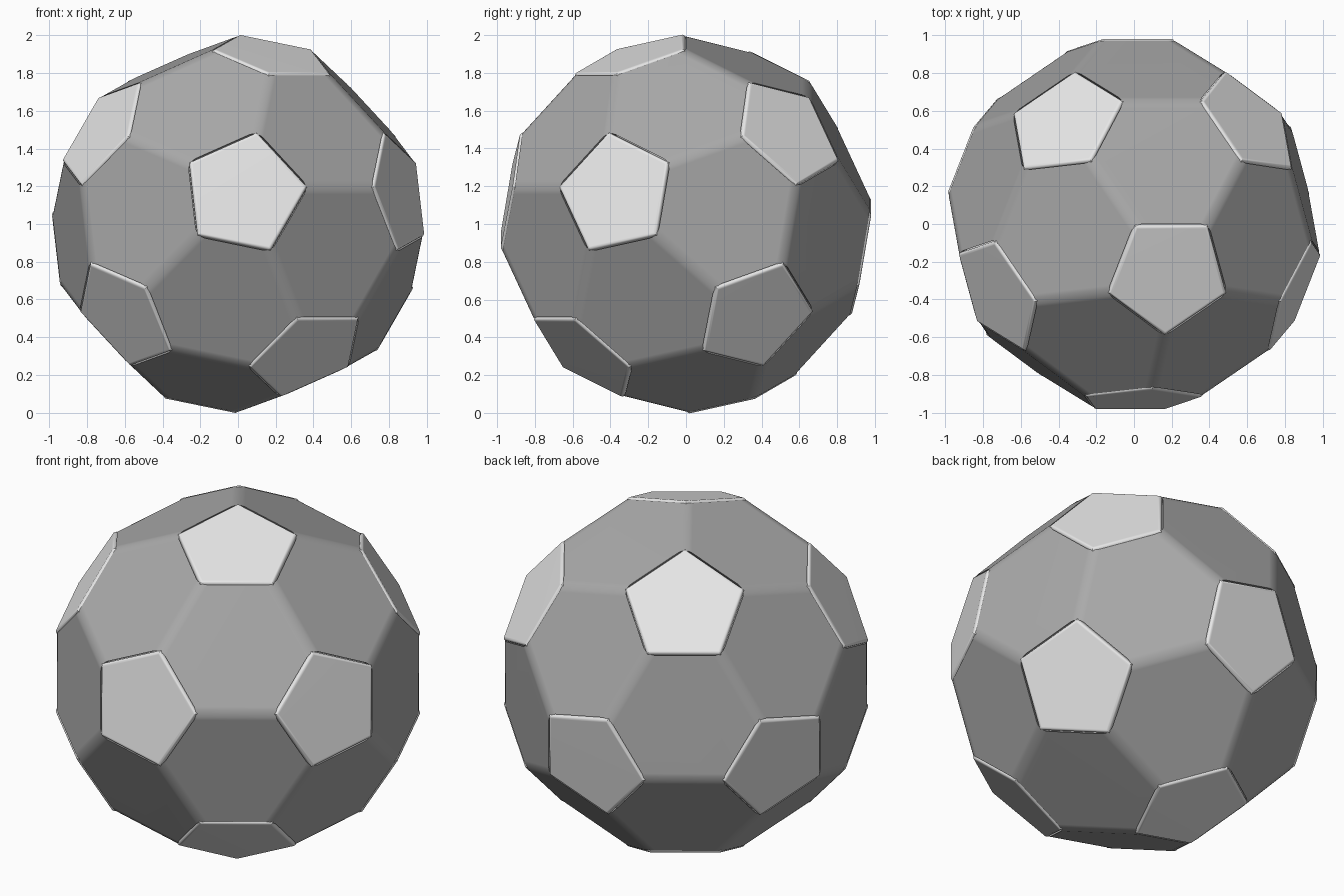
import bpy, bmesh, math
from mathutils import Matrix

cube = bpy.data.objects.get("Cube")
if cube:
    bpy.data.objects.remove(cube, do_unlink=True)

SHELL_RADIUS = 1.0    # corner radius of the hexagon shell
PANEL_RADIUS = 0.978  # corner radius of the pentagon outlines
RAISE = 0.032         # panel height above its own outline
DEPTH = 0.05          # how far the panels and their pockets sink in
HEADING = math.radians(-55.7)


def material(name, value):
    mat = bpy.data.materials.new(name)
    mat.use_nodes = True
    colour = (value, value, value, 1)
    mat.diffuse_color = colour
    mat.node_tree.nodes["Principled BSDF"].inputs["Base Color"].default_value = colour
    return mat


def finish(bm, name, mat):
    bmesh.ops.recalc_face_normals(bm, faces=bm.faces)
    mesh = bpy.data.meshes.new(name)
    bm.to_mesh(mesh)
    bm.free()
    mesh.materials.append(mat)
    obj = bpy.data.objects.new(name, mesh)
    bpy.context.collection.objects.link(obj)
    obj.location.z = 1
    bpy.ops.object.select_all(action='DESELECT')
    obj.select_set(True)
    bpy.context.view_layer.objects.active = obj
    bpy.ops.object.shade_smooth_by_angle(angle=math.radians(35))
    weighted = obj.modifiers.new("face_weighted_normals", 'WEIGHTED_NORMAL')
    weighted.keep_sharp = True


# Truncated icosahedron: the corners sit at the thirds of icosahedron edges
ico = bmesh.new()
bmesh.ops.create_icosphere(ico, subdivisions=1, radius=1)
edges = [tuple(v.co.copy() for v in e.verts) for e in ico.edges]
ico.free()
corners = [(p * 2 + q) / 3 for a, b in edges for p, q in ((a, b), (b, a))]

# Turn it so that one corner points straight up
up = corners[0].normalized()
side = edges[0][0] - up * edges[0][0].dot(up)
side.normalize()
turn = Matrix.Rotation(HEADING, 3, 'Z') @ Matrix((side, up.cross(side), up))

shell = bmesh.new()
for c in corners:
    shell.verts.new(turn @ c.normalized() * SHELL_RADIUS)
bmesh.ops.convex_hull(shell, input=shell.verts)
bmesh.ops.dissolve_limit(shell, angle_limit=math.radians(3),
                         verts=shell.verts, edges=shell.edges)
bmesh.ops.recalc_face_normals(shell, faces=shell.faces)
shrink = PANEL_RADIUS / SHELL_RADIUS
pentagons = [([v.co * shrink for v in f.verts], f.normal.copy())
             for f in shell.faces if len(f.verts) == 5]

# Hexagon shell with softened seams
seams = [e for e in shell.edges if all(len(f.verts) == 6 for f in e.link_faces)]
bmesh.ops.bevel(shell, geom=seams, offset=0.04, segments=4, profile=0.5,
                affect='EDGES', clamp_overlap=True)

# Pockets in the shell under the pentagon panels
shell.normal_update()
pockets = [f for f in shell.faces
           if any(f.normal.dot(n) > 0.999 for _, n in pentagons)]
for face in bmesh.ops.extrude_discrete_faces(shell, faces=pockets)["faces"]:
    face.normal_update()
    bmesh.ops.translate(shell, verts=face.verts, vec=face.normal * -DEPTH)
finish(shell, "hexagon_shell", material("mid_grey", 0.4))

# Pentagon panels with rounded rims
panels = bmesh.new()
for points, normal in pentagons:
    low = [panels.verts.new(p - normal * DEPTH) for p in points]
    high = [panels.verts.new(p + normal * RAISE) for p in points]
    panels.faces.new(low[::-1])
    panels.faces.new(high)
    rim = []
    for i in range(5):
        j = (i + 1) % 5
        panels.faces.new((low[i], low[j], high[j], high[i]))
        rim.append(panels.edges.get((high[i], high[j])))
    bmesh.ops.bevel(panels, geom=rim, offset=0.018, segments=4, profile=0.5,
                    affect='EDGES', clamp_overlap=True)
finish(panels, "pentagon_panels", material("light_grey", 0.8))
